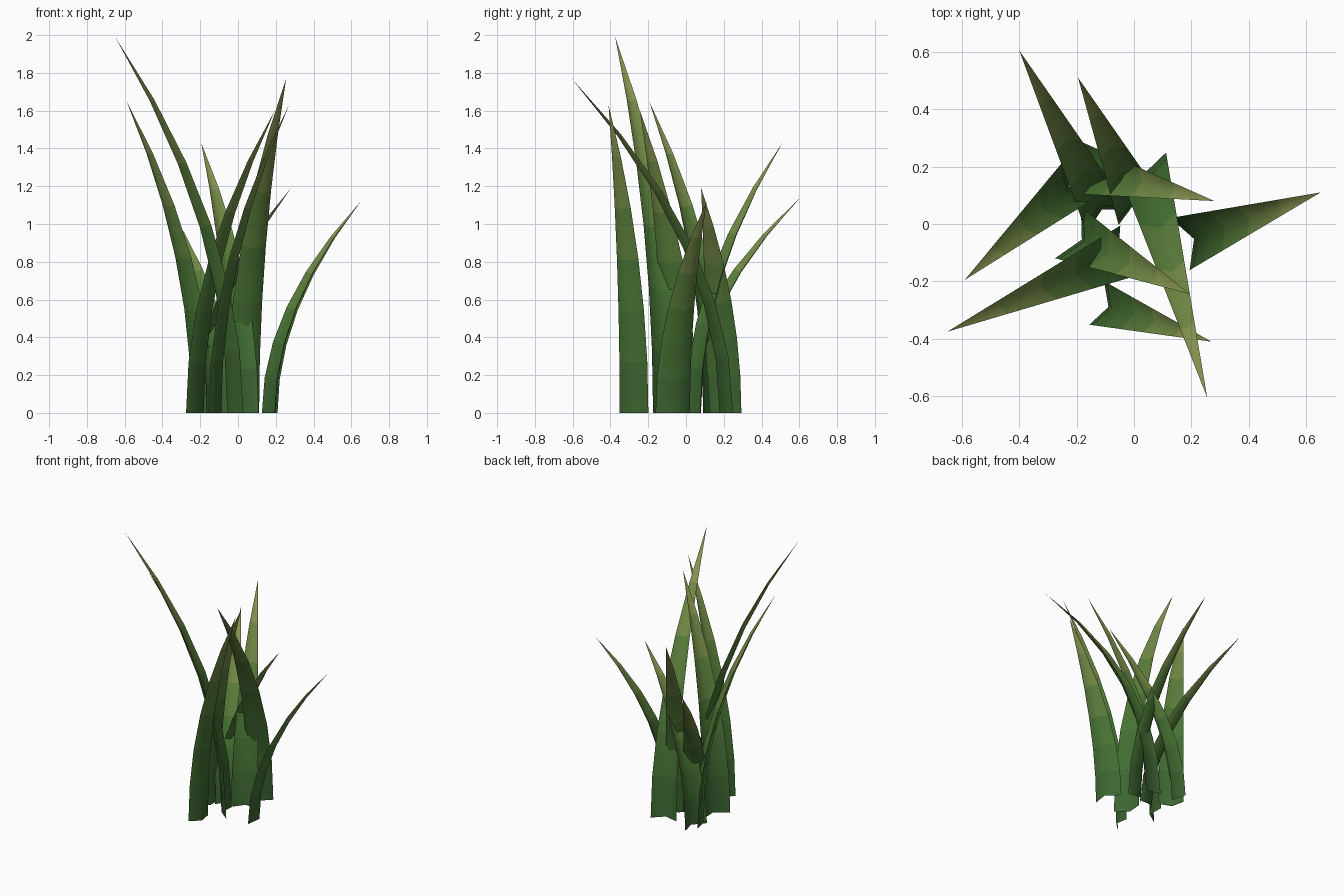
import bpy
from mathutils import Vector

if "Cube" in bpy.data.objects:
    bpy.data.objects.remove(bpy.data.objects["Cube"])

SEG = 6

# Gradient materials from dark root to yellowish tip
root_col, mid_col, tip_col = Vector((.045, .13, .03)), Vector((.07, .19, .035)), Vector((.24, .30, .08))
mats = []
for i in range(SEG):
    t = i / (SEG - 1)
    c = root_col.lerp(mid_col, t * 2) if t < .5 else mid_col.lerp(tip_col, t * 2 - 1)
    m = bpy.data.materials.new(f"grass_green_{i + 1}")
    m.diffuse_color = (*c, 1)
    m.use_nodes = True
    m.node_tree.nodes["Principled BSDF"].inputs["Base Color"].default_value = m.diffuse_color
    mats.append(m)


def blade(name, base, tip, width):
    """Creased sheet bending outward along a parabola and tapering to a point."""
    b = Vector((*base, 0))
    lean = Vector((tip[0], tip[1], 0)) - b
    out = lean.normalized()
    side = Vector((-out.y, out.x, 0))
    verts, faces = [], []
    for i in range(SEG):
        t = i / SEG
        w = width * (1 - t * t)
        c = b + lean * t * t + Vector((0, 0, tip[2] * t))
        # crease pushed along the normal of the bend
        normal = (out * tip[2] - Vector((0, 0, 2 * t * lean.length))).normalized()
        verts += [c - side * w / 2, c + normal * w * .27, c + side * w / 2]
    verts.append(Vector(tip))
    for i in range(SEG - 1):
        for k in (0, 1):
            a = 3 * i + k
            faces.append((a, a + 1, a + 4, a + 3))
    n = 3 * (SEG - 1)
    faces += [(n, n + 1, n + 3), (n + 1, n + 2, n + 3)]
    me = bpy.data.meshes.new(name)
    me.from_pydata(verts, [], faces)
    for m in mats:
        me.materials.append(m)
    for p in me.polygons:
        p.material_index = p.index // 2
        p.use_smooth = True
    ob = bpy.data.objects.new(name, me)
    bpy.context.collection.objects.link(ob)


# Blades: root centre, tip, root width
blades = [
    ((-.09, .01), (-.40, .605, 1.14), .17),
    ((.028, .035), (-.195, .51, 1.43), .18),
    ((-.222, .2), (.28, .08, 1.19), .192),
    ((.16, -.07), (.65, .11, 1.12), .194),
    ((-.23, -.03), (.195, -.244, 1.60), .20),
    ((-.13, -.275), (.27, -.41, 1.63), .16),
    ((.025, .225), (.255, -.605, 1.77), .18),
    ((-.01, -.09), (-.65, -.375, 1.99), .185),
    ((-.19, .155), (-.59, -.195, 1.65), .17),
]
for i, (b, t, w) in enumerate(blades):
    blade(f"grass_blade_{i + 1}", b, t, w)
